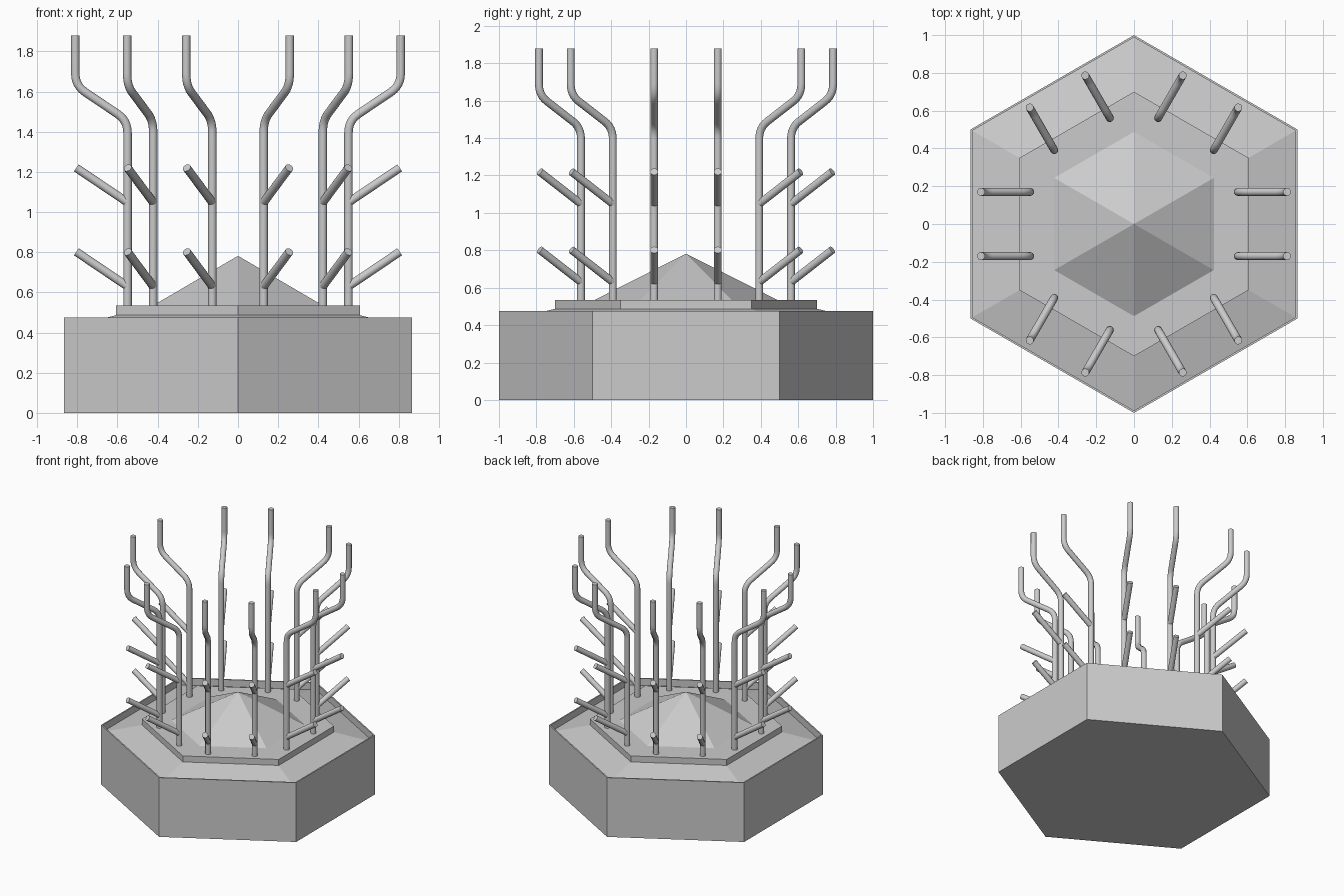
import bpy, bmesh
from math import sin, cos, pi, radians
from mathutils import Vector, Matrix

if "Cube" in bpy.data.objects:
    bpy.data.objects.remove(bpy.data.objects["Cube"])


def hex_loft(name, profile):
    """Six-sided lathe of (corner radius, z); zero radius closes to a point."""
    bm = bmesh.new()
    rings = []
    for r, z in profile:
        if r == 0:
            rings.append([bm.verts.new((0, 0, z))] * 6)
        else:
            rings.append([bm.verts.new((r * sin(k * pi / 3), r * cos(k * pi / 3), z)) for k in range(6)])
    for a, b in zip(rings, rings[1:]):
        for k in range(6):
            n = (k + 1) % 6
            bm.faces.new(list(dict.fromkeys((a[k], a[n], b[n], b[k]))))
    for ring in (rings[0], rings[-1]):
        if ring[0] is not ring[1]:
            bm.faces.new(ring)
    bmesh.ops.recalc_face_normals(bm, faces=bm.faces)
    me = bpy.data.meshes.new(name)
    bm.to_mesh(me)
    bm.free()
    ob = bpy.data.objects.new(name, me)
    bpy.context.collection.objects.link(ob)
    return ob


def rounded(points, trim, steps=6):
    """Replace interior corners of a path with short arcs."""
    pts = [Vector(p) for p in points]
    out = [pts[0]]
    for a, b, c in zip(pts, pts[1:], pts[2:]):
        s, e = b + (a - b).normalized() * trim, b + (c - b).normalized() * trim
        for i in range(steps + 1):
            t = i / steps
            out.append(s * (1 - t) ** 2 + b * 2 * t * (1 - t) + e * t * t)
    return out + [pts[-1]]


def tube(name, paths, radius):
    cu = bpy.data.curves.new(name, 'CURVE')
    cu.dimensions = '3D'
    cu.bevel_depth = radius
    cu.bevel_resolution = 6
    cu.use_fill_caps = True
    for path in paths:
        sp = cu.splines.new('POLY')
        sp.points.add(len(path) - 1)
        for p, co in zip(sp.points, path):
            p.co = (*co, 1)
    ob = bpy.data.objects.new(name, cu)
    bpy.context.collection.objects.link(ob)
    bpy.ops.object.select_all(action='DESELECT')
    ob.select_set(True)
    bpy.context.view_layer.objects.active = ob
    bpy.ops.object.convert(target='MESH')
    ob = bpy.context.object
    bpy.ops.object.shade_smooth_by_angle(angle=radians(35))
    return ob


# Base with thin raised rim and sloping top, then plate and pyramid
hex_loft("base", [(1, 0), (1, 0.475), (0.988, 0.475), (0.988, 0.42), (0.7, 0.487)])
hex_loft("plate", [(0.7, 0.48), (0.7, 0.535)])
hex_loft("pyramid", [(0.49, 0.534), (0, 0.782)])

# One bent post with two slanted branches, in the radial plane
post = rounded([(0.55, 0, 0.52), (0.55, 0, 1.455), (0.81, 0, 1.63), (0.81, 0, 1.88)], 0.06)
branches = [[(0.55, 0, z), (0.805, 0, z + 0.172)] for z in (0.63, 1.048)]
first = tube("post", [post] + branches, 0.021)

# Two posts for each of the six sides
for k in range(6):
    for y in (-0.17, 0.17):
        ob = bpy.data.objects.new("post_%d_%s" % (k + 1, "a" if y < 0 else "b"), first.data)
        ob.matrix_world = Matrix.Rotation(k * pi / 3, 4, 'Z') @ Matrix.Translation((0, y, 0))
        bpy.context.collection.objects.link(ob)
bpy.data.objects.remove(first)
